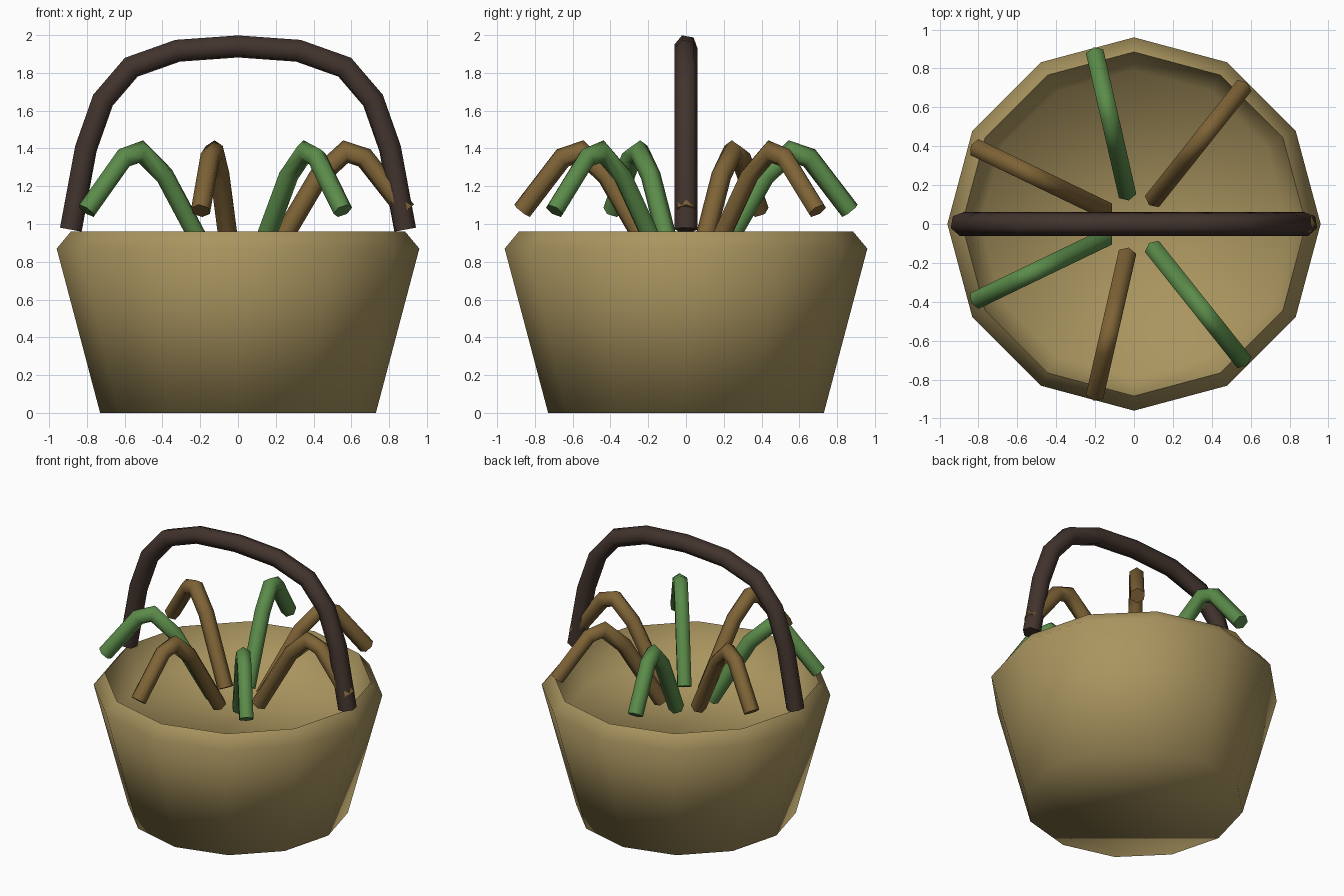
import bpy, bmesh, math
from mathutils import Vector

cube = bpy.data.objects.get("Cube")
if cube:
    bpy.data.objects.remove(cube, do_unlink=True)


def material(name, rgb):
    mat = bpy.data.materials.new(name)
    mat.use_nodes = True
    mat.diffuse_color = (*rgb, 1)
    mat.node_tree.nodes["Principled BSDF"].inputs["Base Color"].default_value = (*rgb, 1)
    return mat


straw = material("straw", (0.40, 0.30, 0.115))
dark_wood = material("dark wood", (0.055, 0.034, 0.027))
green = material("stem green", (0.105, 0.26, 0.068))
brown = material("stem brown", (0.21, 0.125, 0.037))


def skin_rings(name, rings, mat, smooth_angle):
    """Bridge a list of equal rings into a closed, capped mesh."""
    bm = bmesh.new()
    loops = [[bm.verts.new(p) for p in ring] for ring in rings]
    n = len(loops[0])
    for a, b in zip(loops, loops[1:]):
        for i in range(n):
            j = (i + 1) % n
            bm.faces.new((a[i], a[j], b[j], b[i]))
    bm.faces.new(loops[0][::-1])
    bm.faces.new(loops[-1])
    bmesh.ops.recalc_face_normals(bm, faces=bm.faces[:])
    mesh = bpy.data.meshes.new(name)
    bm.to_mesh(mesh)
    bm.free()
    mesh.materials.append(mat)
    obj = bpy.data.objects.new(name, mesh)
    bpy.context.collection.objects.link(obj)
    bpy.ops.object.select_all(action="DESELECT")
    obj.select_set(True)
    bpy.context.view_layer.objects.active = obj
    bpy.ops.object.shade_smooth_by_angle(angle=math.radians(smooth_angle))
    return obj


def tube(name, path, radius, mat, twist=0.0, sides=6):
    """Mitred tube along a path lying in the XZ plane."""
    pts = [Vector((x, 0, z)) for x, z in path]
    side = Vector((0, 1, 0))
    rings = []
    for i, p in enumerate(pts):
        before = (p - pts[i - 1]).normalized() if i else None
        after = (pts[i + 1] - p).normalized() if i < len(pts) - 1 else None
        tangent = ((before or after) + (after or before)).normalized()
        miter = 1 / tangent.dot(before or after)
        up = side.cross(tangent) * miter
        angles = [math.tau * k / sides + twist for k in range(sides)]
        rings.append([p + radius * (up * math.cos(a) + side * math.sin(a)) for a in angles])
    return skin_rings(name, rings, mat, 65)


# Basket: twelve-sided bowl with a bevelled rim and a recessed floor
profile = [(0.73, 0), (0.96, 0.87), (0.885, 0.96), (0.79, 0.70)]
rings = [[(r * math.cos(math.tau * k / 12), r * math.sin(math.tau * k / 12), z)
          for k in range(12)] for r, z in profile]
skin_rings("basket", rings, straw, 100)

# Handle: mirrored arch
half = [(-0.885, 0.97), (-0.805, 1.4), (-0.715, 1.655), (-0.565, 1.83), (-0.32, 1.917)]
arch = half + [(0, 1.94)] + [(-x, z) for x, z in reversed(half)]
tube("handle", arch, 0.062, dark_wood, math.radians(20))

# Drooping stems fanned around the centre
stem_path = [(0.17, 0.815), (0.43, 1.255), (0.57, 1.383), (0.67, 1.35), (0.89, 1.07)]
for i in range(7):
    stem = tube(f"stem_{i + 1}", stem_path, 0.053, green if i % 2 else brown)
    stem.rotation_euler.z = -math.tau * i / 7
